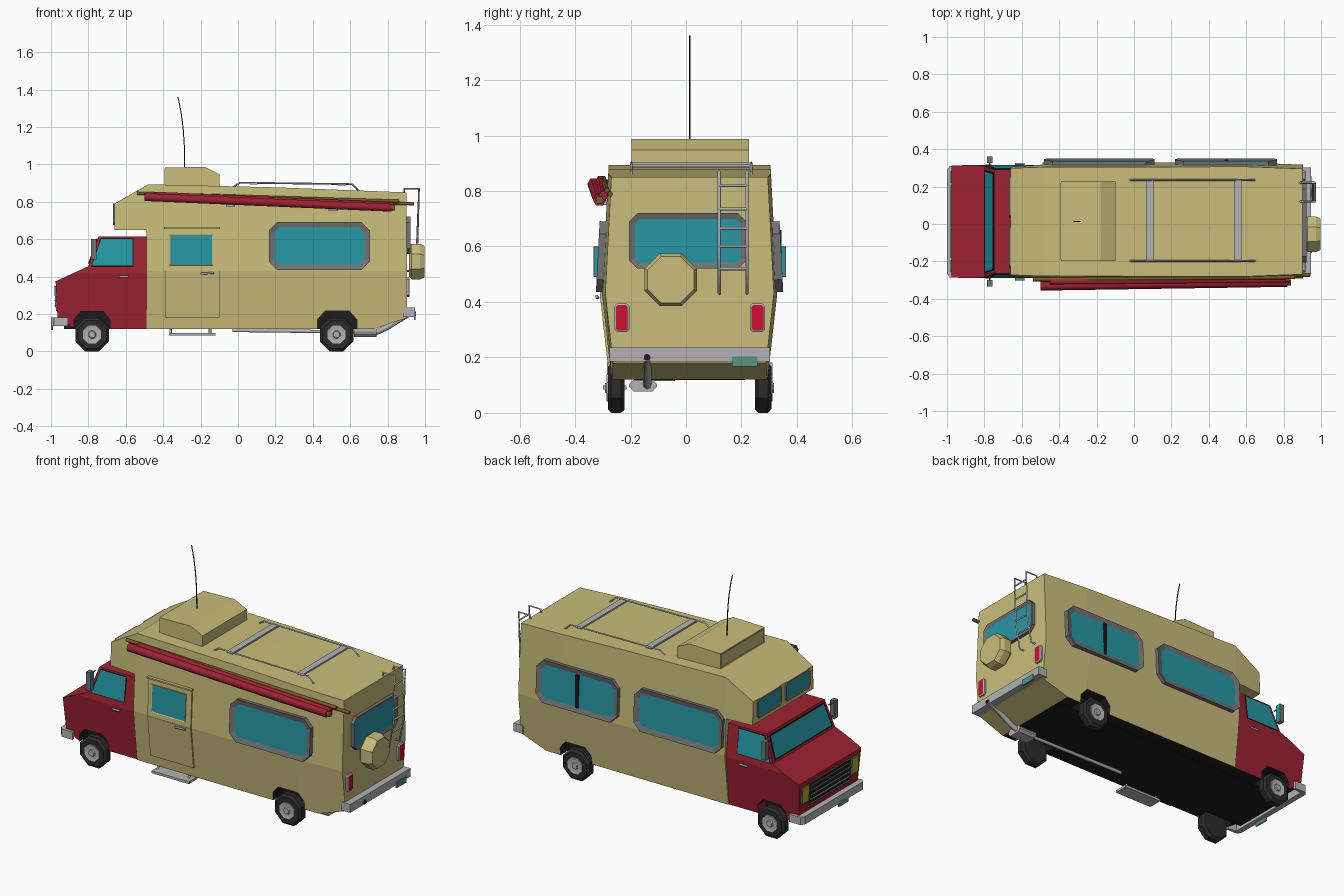
import bpy, bmesh, math
from mathutils import Vector

if "Cube" in bpy.data.objects:
    bpy.data.objects.remove(bpy.data.objects["Cube"])

C = 0.013  # centre line of the vehicle in y


def mat(name, r, g, b):
    m = bpy.data.materials.new(name)
    m.diffuse_color = (r, g, b, 1)
    m.use_nodes = True
    m.node_tree.nodes["Principled BSDF"].inputs["Base Color"].default_value = m.diffuse_color
    return m


TAN = mat("tan", .58, .51, .20)
RED = mat("dark_red", .34, .016, .033)
TEAL = mat("glass", .02, .31, .37)
BLACK = mat("black", .012, .012, .012)
TYRE = mat("tyre", .025, .025, .025)
FRAME = mat("frame_grey", .17, .17, .18)
METAL = mat("metal", .45, .45, .46)
LAMP = mat("lamp_red", .62, .005, .03)
YELLOW = mat("lamp_yellow", .45, .42, .01)
GREEN = mat("plate_green", .1, .3, .23)
WOOD = mat("wood", .2, .1, .02)


def finish(name, bm, *mats, recalc=True):
    if recalc:
        bmesh.ops.recalc_face_normals(bm, faces=bm.faces[:])
    me = bpy.data.meshes.new(name)
    bm.to_mesh(me)
    bm.free()
    for m in mats:
        me.materials.append(m)
    ob = bpy.data.objects.new(name, me)
    bpy.context.collection.objects.link(ob)
    return ob


def prism_bm(pts, axis, a, b):
    """Extrude a 2D outline along an axis from a to b."""
    place = {'x': lambda p, t: (t, p[0], p[1]), 'y': lambda p, t: (p[0], t, p[1]),
             'z': lambda p, t: (p[0], p[1], t)}[axis]
    bm = bmesh.new()
    lo = [bm.verts.new(place(p, a)) for p in pts]
    hi = [bm.verts.new(place(p, b)) for p in pts]
    bm.faces.new(lo)
    bm.faces.new(hi[::-1])
    for i in range(len(pts)):
        j = (i + 1) % len(pts)
        bm.faces.new((lo[i], hi[i], hi[j], lo[j]))
    bmesh.ops.recalc_face_normals(bm, faces=bm.faces[:])
    return bm


def prism(name, pts, axis, a, b, m=METAL):
    return finish(name, prism_bm(pts, axis, a, b), m)


def box(name, x0, x1, y0, y1, z0, z1, m=METAL):
    return prism(name, [(x0, y0), (x1, y0), (x1, y1), (x0, y1)], 'z', z0, z1, m)


def panel(name, pts, out, depth=.01, border=0, recess=0, mats=(METAL,)):
    """Raised plate on a wall, optionally with a framed recessed centre."""
    bm = bmesh.new()
    f = bm.faces.new([bm.verts.new(p) for p in pts])
    f.normal_update()
    if f.normal.dot(Vector(out)) < 0:
        f.normal_flip()
    n = f.normal.copy()
    bmesh.ops.translate(bm, verts=f.verts[:], vec=-n * .01)
    r = bmesh.ops.extrude_face_region(bm, geom=[f])
    top = [g for g in r['geom'] if isinstance(g, bmesh.types.BMFace)][0]
    bmesh.ops.translate(bm, verts=top.verts[:], vec=n * (depth + .01))
    bm.normal_update()
    if border:
        bmesh.ops.inset_region(bm, faces=[top], thickness=border, depth=-recess)
        top.material_index = 1
    return finish(name, bm, *mats, recalc=False)


def tube(name, pts, r, m=METAL, res=1):
    cu = bpy.data.curves.new(name, 'CURVE')
    cu.dimensions = '3D'
    cu.bevel_depth, cu.bevel_resolution, cu.use_fill_caps = r, res, True
    sp = cu.splines.new('POLY')
    sp.points.add(len(pts) - 1)
    for p, q in zip(sp.points, pts):
        p.co = (*q, 1)
    cu.materials.append(m)
    bpy.context.collection.objects.link(bpy.data.objects.new(name, cu))


def lathe(name, rings, axis, centre, m, sign=1, n=8):
    """Eight-sided turned part: rings of (radius, offset along axis)."""
    bm = bmesh.new()
    rows = []
    for r, o in rings:
        row = []
        for i in range(n):
            a = (i + .5) * 2 * math.pi / n
            u, v = r * math.cos(a), r * math.sin(a)
            p = (o * sign, u, v) if axis == 'x' else (u, o * sign, v)
            row.append(bm.verts.new(Vector(centre) + Vector(p)))
        rows.append(row)
    for a, b in zip(rows, rows[1:]):
        for i in range(n):
            bm.faces.new((a[i], a[(i + 1) % n], b[(i + 1) % n], b[i]))
    bm.faces.new(rows[0])
    bm.faces.new(rows[-1])
    finish(name, bm, m)


def width(levels, z):
    for (z0, w0), (z1, w1) in zip(levels, levels[1:]):
        if z <= z1 or z1 == levels[-1][0]:
            return w0 + (w1 - w0) * (z - z0) / (z1 - z0)


BODY = [(.12, .281), (.43, .316), (.89, .292)]
CAB = [(.12, .275), (.42, .303), (.612, .278)]


def shell(name, outline, levels, cuts, m):
    """Side profile extruded across, creased and tapered by height."""
    bm = prism_bm(outline, 'y', -1, 1)
    for co, no in [((0, 0, levels[1][0]), (0, 0, 1))] + [((x, 0, 0), (1, 0, 0)) for x in cuts]:
        bmesh.ops.bisect_plane(bm, geom=bm.verts[:] + bm.edges[:] + bm.faces[:], plane_co=co, plane_no=no)
    for v in bm.verts:
        end = .012 if cuts and (v.co.x > .8 or v.co.x < -.6) else 0
        v.co.y = C + v.co.y * (width(levels, v.co.z) - end)
    bmesh.ops.recalc_face_normals(bm, faces=bm.faces[:])
    for f in bm.faces:  # black floor and wheel wells
        c = f.calc_center_median()
        if c.z < .22 and c.x < .72 and abs(f.normal.y) < .5 and f.normal.x > -.97 and f.normal.z < .1 \
                or (c.z < .22 and .4 < c.x < .66 and abs(f.normal.y) < .5):
            f.material_index = 1
    return finish(name, bm, m, BLACK)


def wall(pts, s, levels=BODY):
    return [(x, C + s * width(levels, z), z) for x, z in pts]


def rect(a0, a1, b0, b1, c=0):
    if not c:
        return [(a0, b0), (a1, b0), (a1, b1), (a0, b1)]
    return [(a0 + c, b0), (a1 - c, b0), (a1, b0 + c), (a1, b1 - c),
            (a1 - c, b1), (a0 + c, b1), (a0, b1 - c), (a0, b0 + c)]


# living body and cab
shell("camper_body", [(-.49, .12), (-.49, .65), (-.66, .65), (-.66, .79), (-.48, .893), (.2, .877), (.9, .85),
                      (.905, .18), (.73, .12), (.635, .12), (.635, .17), (.595, .215), (.465, .215),
                      (.425, .17), (.425, .12)], BODY, (-.48, .6), TAN)
shell("cab", [(-.965, .18), (-.975, .375), (-.80, .455), (-.745, .614), (-.485, .614), (-.485, .12),
              (-.685, .12), (-.685, .17), (-.72, .213), (-.84, .213), (-.878, .17), (-.878, .125)], CAB, (), RED)
box("chassis", -.93, .70, C - .20, C + .20, .119, .216, BLACK)

# wheels
for x in (-.78, .527):
    for s in (-1, 1):
        p = (x, C + s * .235, .09)
        lathe("tyre", [(.085, 0), (.097, .012), (.097, .048), (.082, .06), (.055, .06)], 'y', p, TYRE, s)
        lathe("hub", [(.054, .05), (.052, .064), (.036, .061), (.022, .061), (.018, .07)], 'y', p, METAL, s)

# side and rear windows
for s, x0, x1 in ((-1, .165, .705), (1, -.48, .11), (1, .22, .765)):
    panel("side_window", wall(rect(x0, x1, .435, .69, .045), s), (0, s, 0), .022, .032, .008, (FRAME, TEAL))
box("window_divider", .483, .503, .3, C + .331, .46, .66, BLACK)
panel("rear_window", [(.903, y, z) for y, z in rect(-.205, .217, .52, .72, .03)], (1, 0, 0), .018, .022, .006,
      (FRAME, TEAL))

# entry door, handle, trim and step
for z0, z1 in ((.18, .43), (.43, .655)):
    panel("door", wall(rect(-.39, -.10, z0, z1), -1), (0, -1, 0), .008, mats=(TAN,))
panel("door_window", wall(rect(-.365, -.135, .46, .625), -1), (0, -1, 0), .013, .006, .002, (TAN, TEAL))
box("door_trim", -.395, -.095, -.31, -.29, .655, .664, TAN)
tube("door_handle", [(-.2, -.318, .415), (-.13, -.322, .42)], .006)
box("step", -.37, -.12, -.30, -.215, .084, .098)
for x in (-.36, -.15):
    tube("step_bracket", [(x, -.24, .125), (x, -.26, .09)], .007)

# cab windows, mirrors and handles
def slope(y, t):
    return (-.80 + .055 * t, C + y * (1 - .06 * t), .455 + .159 * t)

panel("windscreen", [slope(-.275, .08), slope(.275, .08), slope(.275, .92), slope(-.275, .92)], (-1, 0, .3),
      .006, .01, .002, (BLACK, TEAL))
for s in (-1, 1):
    panel("cab_window", wall([(-.785, .455), (-.56, .455), (-.56, .605), (-.735, .605)], s, CAB), (0, s, 0),
          .004, .006, .001, (BLACK, TEAL))
    panel("mirror", [(-.775, C + s * y, z) for y, z in rect(.312, .347, .49, .6)], (1, 0, 0), .018, .005, .002,
          (FRAME, TEAL))
    for z in (.505, .585):
        tube("mirror_arm", [(-.77, C + s * .28, z), (-.77, C + s * .32, z)], .004, FRAME)
    tube("cab_handle", [(-.635, C + s * .308, .4), (-.585, C + s * .308, .4)], .006)
    # over-cab windows and headlights
    panel("overcab_window", [(-.66, C + s * y, z) for y, z in rect(.02, .25, .675, .79, .015)], (-1, 0, 0),
          .008, .014, .003, (FRAME, TEAL))
    panel("headlight", [(-.967 - .05 * (z - .2), C + s * y, z) for y, z in rect(.205, .27, .245, .345)],
          (-1, 0, 0), .008, .007, .002, (FRAME, YELLOW))
    # tail lights
    panel("tail_light", [(.904, C + s * y, z) for y, z in rect(.217, .272, .292, .395, .01)], (1, 0, 0),
          .01, .007, -.004, (METAL, LAMP))

# grille
panel("grille", [(-.967 - .05 * (z - .2), C + y, z) for y, z in rect(-.195, .195, .215, .35)], (-1, 0, 0),
      .006, .008, .004, (FRAME, BLACK))
for i in range(4):
    z = .24 + i * .028
    box("grille_bar", -.982, -.968, C - .185, C + .185, z, z + .006, FRAME)

# bumpers and plates
prism("front_bumper", [(-.91, -.285), (-.985, -.285), (-1, -.265), (-1, .29), (-.985, .311), (-.91, .311),
                       (-.91, .295), (-.965, .29), (-.965, -.265), (-.91, -.27)], 'z', .135, .182)
box("rear_bumper", .885, .945, -.275, .302, .185, .235)
box("rear_plate", .94, .95, .165, .257, .168, .204, GREEN)
box("front_plate", -1, -.99, -.13, -.04, .115, .15, GREEN)

# spare wheel cover
lathe("spare_cover", [(.085, -.085), (.103, -.07), (.103, -.025), (.09, 0)], 'x', (.998, -.055, .48), TAN)

# ladder
for y in (.12, .22):
    tube("ladder_rail", [(.888, y, .84), (.89, y, .87), (.968, y, .87), (.958, y, .58), (.93, y, .43),
                         (.9, y, .43)], .006, res=0)
for z in (.52, .6, .665, .735, .82):
    x = .958 + (z - .58) * .035
    tube("ladder_rung", [(x - (.01 if z < .55 else 0), .12, z), (x - (.01 if z < .55 else 0), .22, z)], .006, res=0)

# roof pod with front opening, antenna
prism("roof_pod", [(-.39, .87), (-.39, .982), (-.18, .987), (-.10, .948), (-.10, .87)], 'y', -.197, .227, TAN)
panel("pod_opening", [(-.39, y, z) for y, z in rect(-.19, .22, .895, .977)], (-1, 0, 0), .003, .014, .012,
      (TAN, BLACK))
tube("antenna", [(-.285 - .036 * t ** 2.5, C, .98 + .38 * t) for t in (0, .3, .5, .65, .8, .9, 1)], .003, BLACK)

# roof rack
for y in (-.197, .235):
    tube("rack_rail", [(-.035, y, .872), (.01, y, .902), (.61, y, .894), (.65, y, .855)], .005, res=0)
for x, z in ((.065, .892), (.535, .886)):
    box("rack_bar", x, x + .04, -.2, .237, z, z + .01)

# rolled awning with wooden poles
tube("awning_roll", [(-.50, -.332, .825), (.82, -.312, .768)], .024, RED)
tube("awning_flap", [(-.45, -.308, .838), (.83, -.298, .782)], .018, RED)
tube("awning_roll_end", [(.80, -.312, .769), (.84, -.312, .767)], .016, WOOD)
for x, y, z in ((-.54, -.297, .845), (-.46, -.285, .832)):
    tube("awning_pole", [(x, y, z), (x + 1.4, y + .012, z - .043)], .01, WOOD)
for x, z in ((-.04, .79), (.51, .768)):
    box("awning_bracket", x - .025, x + .025, -.315, -.28, z - .018, z)

# exhaust
tube("exhaust_front", [(-.03, -.15, .112), (.63, -.15, .104)], .01)
prism("muffler", rect(-.205, -.105, .078, .118, .015), 'x', .62, .74)
tube("exhaust_tail", [(.73, -.14, .098), (.79, -.14, .125), (.91, -.14, .197), (.948, -.14, .2)], .015, METAL, 2)
lathe("exhaust_mouth", [(.013, 0), (.013, .004)], 'x', (.947, -.14, .2), BLACK)
